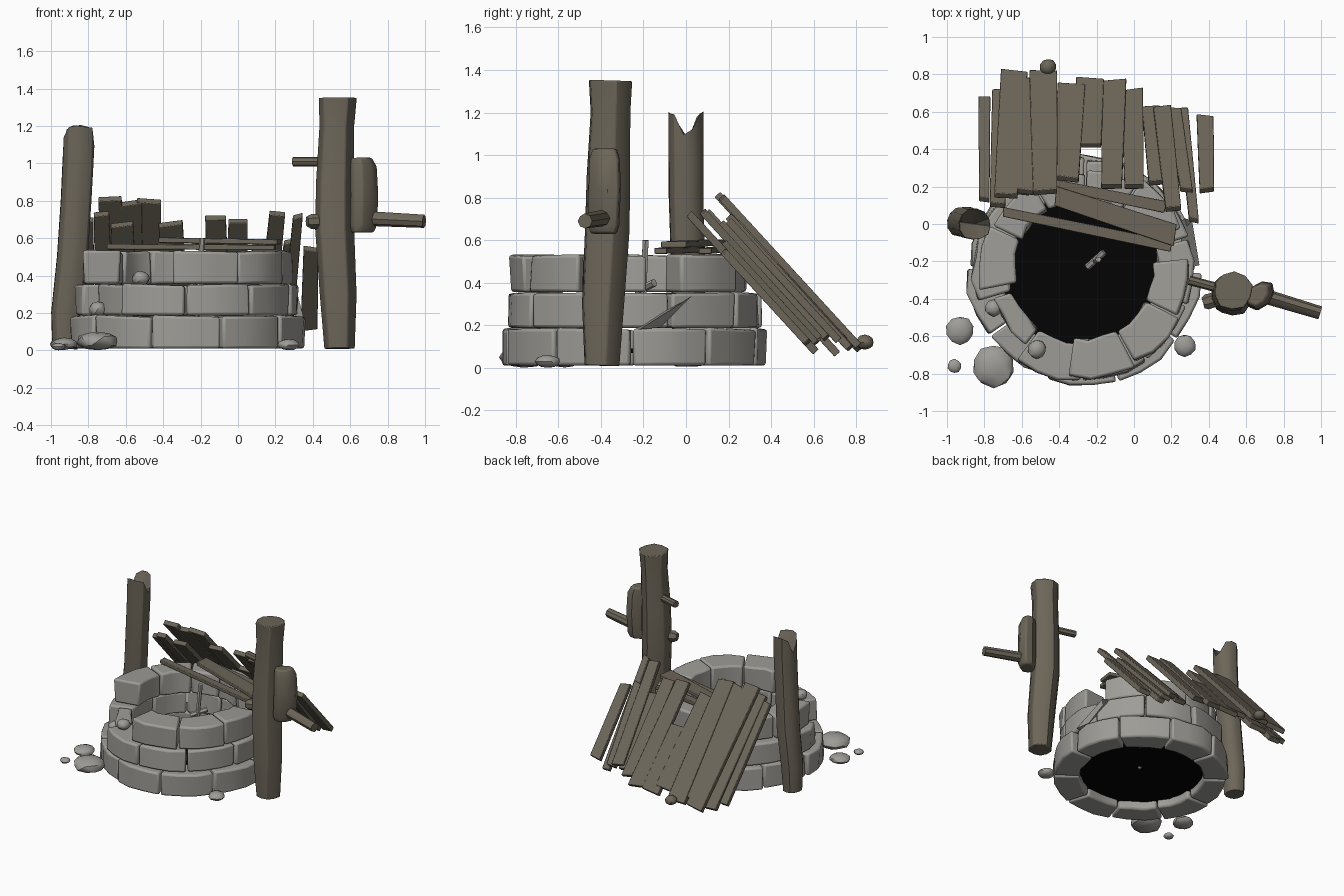
import bpy, bmesh, math, random
from mathutils import Vector, Matrix

if "Cube" in bpy.data.objects:
    bpy.data.objects.remove(bpy.data.objects["Cube"])
random.seed(4)
rnd = lambda s: random.uniform(-s, s)


def material(name, rgb):
    m = bpy.data.materials.new(name)
    m.diffuse_color = (*rgb, 1)
    m.use_nodes = True
    m.node_tree.nodes["Principled BSDF"].inputs["Base Color"].default_value = m.diffuse_color
    return m


STONE = material("grey stone", (0.345, 0.335, 0.31))
WOOD = material("weathered wood", (0.15, 0.131, 0.099))
DARK = material("black depth", (0.001, 0.001, 0.001))
CX, CY = -0.27, -0.245


def finish(name, bm, mat, bevel=0):
    bmesh.ops.recalc_face_normals(bm, faces=bm.faces)
    me = bpy.data.meshes.new(name)
    bm.to_mesh(me)
    bm.free()
    me.materials.append(mat)
    ob = bpy.data.objects.new(name, me)
    bpy.context.collection.objects.link(ob)
    if bevel:
        mod = ob.modifiers.new("worn edges", 'BEVEL')
        mod.width, mod.segments, mod.limit_method = bevel, 2, 'ANGLE'
        mod.angle_limit = math.radians(40)
    return ob


def loft(bm, rings):
    """Skin a list of point rings and cap both ends."""
    vs = [[bm.verts.new(p) for p in r] for r in rings]
    n = len(vs[0])
    for a, b in zip(vs, vs[1:]):
        for i in range(n):
            bm.faces.new((a[i], a[(i + 1) % n], b[(i + 1) % n], b[i]))
    bm.faces.new(vs[0][::-1])
    bm.faces.new(vs[-1])
    return vs


def brick(name, a0, a1, z0, z1, r0, r1):
    bm = bmesh.new()
    rings = []
    out, tilt = rnd(0.012), rnd(0.008)
    for i in range(4):
        a = math.radians(a0 + (a1 - a0) * i / 3)
        c, s = math.cos(a), math.sin(a)
        dz = tilt * (i - 1.5) / 1.5
        ro = r1 + out + rnd(0.008)
        rings.append([(CX + r * c, CY + r * s, z) for r, z in
                      ((r0 + rnd(.01), z0), (ro, z0), (ro - rnd(.012), z1 + dz), (r0 + rnd(.012), z1 + dz))])
    loft(bm, rings)
    finish(name, bm, STONE, 0.014)


def log(name, pts, sides=9, mat=WOOD, bevel=0.0, flat=1.0):
    """Tapered log along (x, y, z, radius) points."""
    bm = bmesh.new()
    rings = []
    d = (Vector(pts[-1][:3]) - Vector(pts[0][:3])).normalized()
    q = d.to_track_quat('Z', 'Y')
    wob = [1 + rnd(0.06) for _ in range(sides)]
    for x, y, z, r in pts:
        rings.append([Vector((x, y, z)) + q @ Vector((r * w * math.cos(2 * math.pi * i / sides),
                      r * w * flat * math.sin(2 * math.pi * i / sides), 0)) for i, w in enumerate(wob)])
    loft(bm, rings)
    return finish(name, bm, mat, bevel)


def board(name, p0, p1, w, t, up):
    """Plank from p0 to p1 with its wide face towards up."""
    p0, p1 = Vector(p0), Vector(p1)
    d = (p1 - p0).normalized()
    side = d.cross(Vector(up)).normalized()
    nrm = side.cross(d)
    bm = bmesh.new()
    rings = []
    for f, k in ((0, 0.92), (0.5, 1.0), (1, 1.06)):
        c = p0.lerp(p1, f)
        skew = d * rnd(0.012) if f != 0.5 else Vector()
        rings.append([c + side * sx * w * k / 2 + nrm * sn * t / 2 + skew * sx
                      for sx, sn in ((-1, -1), (1, -1), (1, 1), (-1, 1))])
    loft(bm, rings)
    finish(name, bm, WOOD, 0.004)


def rock(name, x, y, z, r, h, mat=STONE):
    bm = bmesh.new()
    bmesh.ops.create_icosphere(bm, subdivisions=2, radius=1)
    for v in bm.verts:
        v.co *= 1 + rnd(0.06)
        v.co = Vector((x + v.co.x * r, y + v.co.y * r, z + v.co.z * h))
    finish(name, bm, mat)


# Stone courses, wider inside towards the bottom, the upper ones partly collapsed
for i in range(10):
    a = 215 + i * 36
    brick(f"base_stone_{i}", a + 0.6, a + 35.4, 0.01, 0.184, 0.44, 0.61)
for i in range(10):
    a = 233 + i * 36
    broken = i == 9
    brick(f"middle_stone_{i}", a + 0.6, a + 35.4, 0.188, 0.352, 0.40, 0.51 if broken else 0.59)
for i, (a, b, r) in enumerate(((155, 191, .56), (262, 298, .57), (299, 333, .57), (334, 366, .56), (23, 57, .56),
                               (58, 88, .52), (89, 120, .51), (121, 154, .54))):
    brick(f"top_stone_{i}", a, b, 0.356, 0.53, 0.37, r)

# Slipped wedge of stone on the right side
bm = bmesh.new()
loft(bm, [[(0.27, -0.24, 0.19), (0.35, -0.22, 0.18), (0.32, -0.12, 0.19)],
          [(0.24, 0.0, 0.32), (0.31, 0.02, 0.33), (0.27, 0.03, 0.34)]])
finish("stone_shard", bm, STONE)

# Dark bottom of the shaft
bm = bmesh.new()
bmesh.ops.create_cone(bm, cap_ends=True, segments=32, radius1=0.5, radius2=0.5, depth=0.02,
                      matrix=Matrix.Translation((CX, CY, 0.08)))
finish("shaft_bottom", bm, DARK)

# Thin rod standing in the shaft
log("shaft_rod", [(-0.23, -0.21, 0.06, 0.014), (-0.19, -0.19, 0.6, 0.016)], 6, STONE)
log("rod_crosspiece", [(-0.25, -0.23, 0.36, 0.018), (-0.16, -0.15, 0.4, 0.018)], 6, STONE)

# Right post with winch parts
log("right_post", [(0.54, -0.395, 0.01, 0.085), (0.532, -0.39, 0.3, 0.103), (0.513, -0.37, 0.65, 0.109),
                   (0.515, -0.365, 0.9, 0.106), (0.525, -0.355, 1.2, 0.097), (0.53, -0.355, 1.35, 0.106)], 10, bevel=0.006)
log("winch_block", [(0.665, -0.385, 0.63, 0.07), (0.67, -0.385, 0.67, 0.085), (0.675, -0.38, 0.83, 0.087),
                    (0.67, -0.38, 0.98, 0.083), (0.66, -0.38, 1.03, 0.065)], 8, bevel=0.01, flat=0.75)
log("crank_handle", [(0.68, -0.38, 0.705, 0.038), (0.995, -0.475, 0.69, 0.034)], 8)
log("axle_stub", [(0.295, -0.30, 1.01, 0.026), (0.52, -0.36, 1.01, 0.026)], 8)
log("axle_knob", [(0.37, -0.425, 0.69, 0.03), (0.39, -0.42, 0.69, 0.043), (0.46, -0.40, 0.69, 0.04)], 7)

# Left post with a splintered top
left = log("left_post", [(-0.925, 0.01, 0.01, 0.070), (-0.92, 0.01, 0.2, 0.081), (-0.885, 0.01, 0.5, 0.085),
                         (-0.865, 0.0, 0.8, 0.085), (-0.855, 0.0, 1.0, 0.086), (-0.85, 0.0, 1.1, 0.086)], 12, bevel=0.003)
jag = [0.05, 0.07, 0.07, 0.10, 0.08, 0.02, -0.04, 0.02, 0.10, 0.10, 0.09, -0.04]
for v in left.data.vertices[-12:]:
    # Tall splinters front and back-right, valley through the middle
    d = abs(v.co.y - 0.005) / 0.08
    v.co.z = 1.06 + 0.14 * min(1, d * 1.4) + rnd(0.01)
bm = bmesh.new()
bm.from_mesh(left.data)
cap = max((f for f in bm.faces if len(f.verts) == 12), key=lambda f: f.calc_center_median().z)
bmesh.ops.poke(bm, faces=[cap])["verts"][0].co.z = 1.04
bm.to_mesh(left.data)
bm.free()

# Fallen roof planks: x at top, x at bottom, width, y at top, y at bottom, height offset
planks = [(-.685, -.64, .135, .15, .81, .975), (-.57, -.57, .12, .17, .77, .975), (-.475, -.485, .14, .17, .81, .985),
          (-.36, -.335, .14, .24, .74, .94), (-.12, -.105, .12, .20, .76, .93), (0, -.01, .11, .20, .71, .91),
          (-.24, -.235, .14, .42, .77, .935), (.12, .09, .09, .22, .62, .80), (.21, .15, .09, .08, .62, .82),
          (.32, .26, .055, .02, .61, .74), (.39, .38, .085, .18, .57, .74), (.28, .215, .07, .18, .61, .78),
          (-.80, -.80, .06, .13, .67, .84), (-.73, -.71, .09, .10, .71, .84), (-.62, -.60, .13, .17, .66, .86)]
for i, (xt, xb, w, yt, yb, h) in enumerate(planks):
    board(f"roof_plank_{i}", (xt, yt, h - 1.09 * yt), (xb, yb, h - 1.09 * yb), w, 0.036, (0, 1, 0.9))

# Boards resting across the rim
board("rim_board_front", (-0.70, 0.065, 0.555), (0.20, -0.12, 0.55), 0.055, 0.028, (0, 0, 1))
board("rim_board_middle", (-0.42, 0.15, 0.59), (0.22, -0.06, 0.58), 0.11, 0.028, (0, 0, 1))
board("rim_board_back", (-0.42, 0.21, 0.56), (0.17, 0.09, 0.55), 0.06, 0.028, (0, 0, 1))

# Loose rocks
for i, r in enumerate(((-.93, -.57, .035, .075, .033), (-.75, -.76, .05, .115, .05), (-.96, -.76, .02, .037, .02),
                       (.27, -.65, .03, .06, .03), (-.75, -.45, .22, .046, .042), (-.52, -.67, .385, .05, .04))):
    rock(f"loose_rock_{i}", *r)
rock("wood_chunk", -0.46, 0.84, 0.12, 0.043, 0.035, WOOD)

# Smooth shading with sharp edges kept
for ob in bpy.data.objects:
    ob.select_set(ob.type == 'MESH')
    bpy.context.view_layer.objects.active = ob
bpy.ops.object.shade_smooth_by_angle(angle=math.radians(35))
